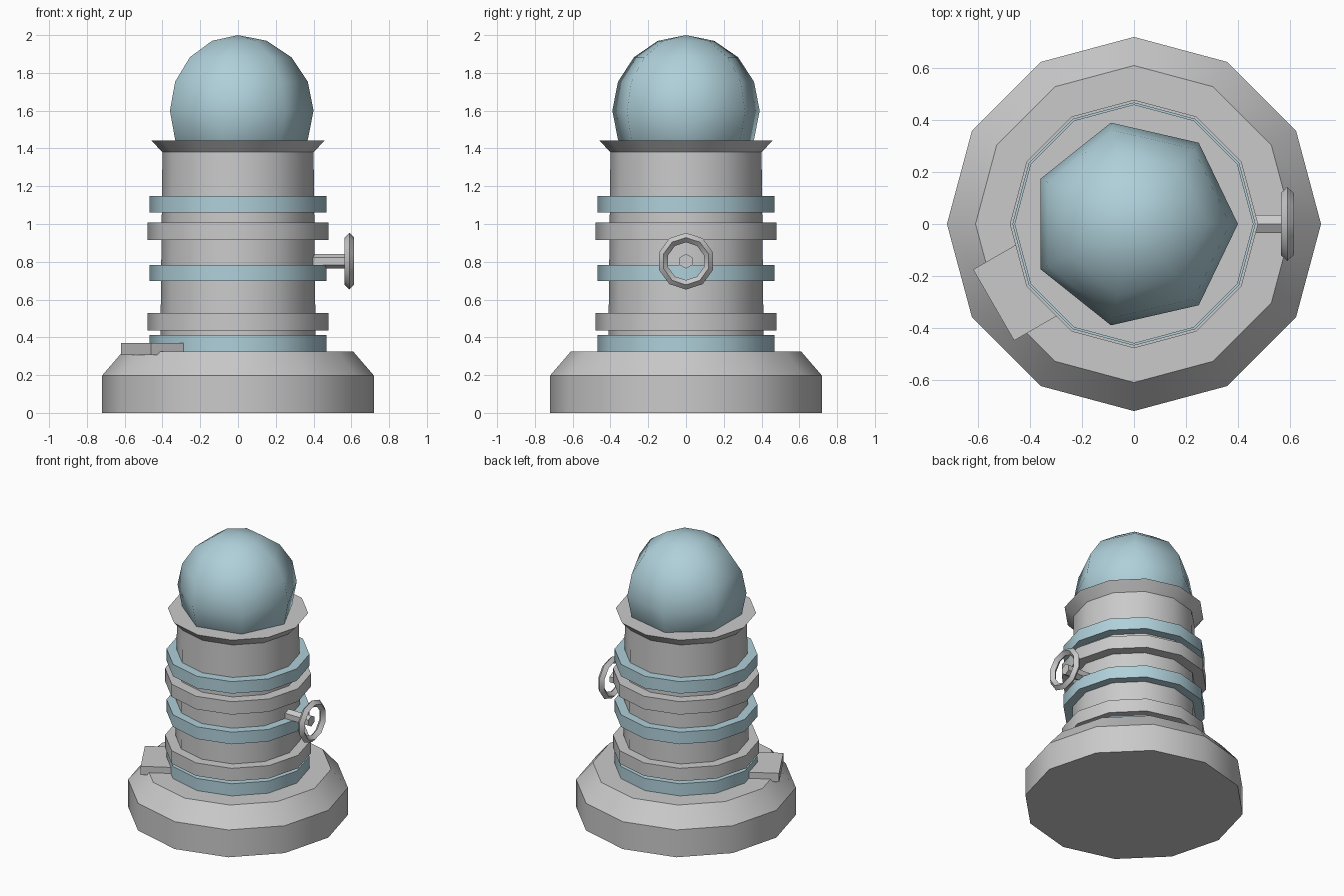
import bpy, bmesh, math
from mathutils import Matrix, Vector

if "Cube" in bpy.data.objects:
    bpy.data.objects.remove(bpy.data.objects["Cube"])


def material(name, rgb):
    m = bpy.data.materials.new(name)
    m.diffuse_color = (*rgb, 1)
    m.use_nodes = True
    m.node_tree.nodes["Principled BSDF"].inputs["Base Color"].default_value = m.diffuse_color
    return m


GREY = material("light grey", (0.59, 0.59, 0.59))
BLUE = material("pale blue", (0.43, 0.63, 0.70))


def finish(name, bm, mat, angle=35):
    bmesh.ops.recalc_face_normals(bm, faces=bm.faces)
    me = bpy.data.meshes.new(name)
    bm.to_mesh(me)
    bm.free()
    me.materials.append(mat)
    ob = bpy.data.objects.new(name, me)
    bpy.context.collection.objects.link(ob)
    bpy.ops.object.select_all(action='DESELECT')
    ob.select_set(True)
    bpy.context.view_layer.objects.active = ob
    bpy.ops.object.shade_smooth_by_angle(angle=math.radians(angle))
    return ob


def lathe(name, profile, mat, sides=12, closed=False, matrix=None):
    """Spin (radius, height) points around z; cap the ends or close the loop."""
    bm = bmesh.new()
    rings = [[bm.verts.new((r * math.cos(math.tau * i / sides),
                            r * math.sin(math.tau * i / sides), z))
              for i in range(sides)] for r, z in profile]
    pairs = list(zip(rings, rings[1:]))
    if closed:
        pairs.append((rings[-1], rings[0]))
    else:
        bm.faces.new(rings[0])
        bm.faces.new(rings[-1])
    for a, b in pairs:
        for i in range(sides):
            j = (i + 1) % sides
            bm.faces.new((a[i], a[j], b[j], b[i]))
    if matrix:
        bm.transform(matrix)
    return finish(name, bm, mat)


# Base, then column with flared collar
lathe("base", [(0.72, 0), (0.72, 0.197), (0.61, 0.325)], GREY)
lathe("column", [(0.412, 0.3), (0.40, 1.38), (0.46, 1.443)], GREY)

# Bands around the column
for i, (z0, z1) in enumerate([(0.325, 0.412), (0.697, 0.784), (1.062, 1.148)]):
    lathe(f"blue_band_{i + 1}", [(0.468, z0), (0.468, z1)], BLUE)
for i, (z0, z1) in enumerate([(0.435, 0.528), (0.915, 1.008)]):
    lathe(f"grey_band_{i + 1}", [(0.478, z0), (0.478, z1)], GREY)

# Dome: seven-sided smooth ball resting in the collar
bm = bmesh.new()
bmesh.ops.create_uvsphere(bm, u_segments=7, v_segments=8, radius=0.4,
                          matrix=Matrix.Translation((0, 0, 1.6)))
tip = max((v.co for v in bm.verts if abs(v.co.z - 1.6) < 0.01),
          key=lambda c: c.x)
bmesh.ops.rotate(bm, verts=bm.verts, cent=(0, 0, 0),
                 matrix=Matrix.Rotation(-math.atan2(tip.y, tip.x), 3, 'Z'))
finish("dome", bm, BLUE, 180)

# Hand wheel and axle on the right side (lathe axis turned to +x, vertex up)
side = (Matrix.Translation((0, 0, 0.803)) @ Matrix.Rotation(math.pi / 2, 4, 'Y'))
lathe("wheel_axle", [(0.039, 0.38), (0.039, 0.585)], GREY, 6, matrix=side)
lathe("wheel_rim", [(0.15, 0.59), (0.125, 0.615), (0.10, 0.59), (0.125, 0.565)],
      GREY, 10, closed=True, matrix=side)

# Step block on the base
bm = bmesh.new()
bmesh.ops.create_cube(bm, size=1, matrix=Matrix.Rotation(math.radians(210), 4, 'Z')
                      @ Matrix.Translation((0.513, 0, 0.338))
                      @ Matrix.Diagonal((0.222, 0.316, 0.062, 1)))
finish("step_block", bm, GREY)
